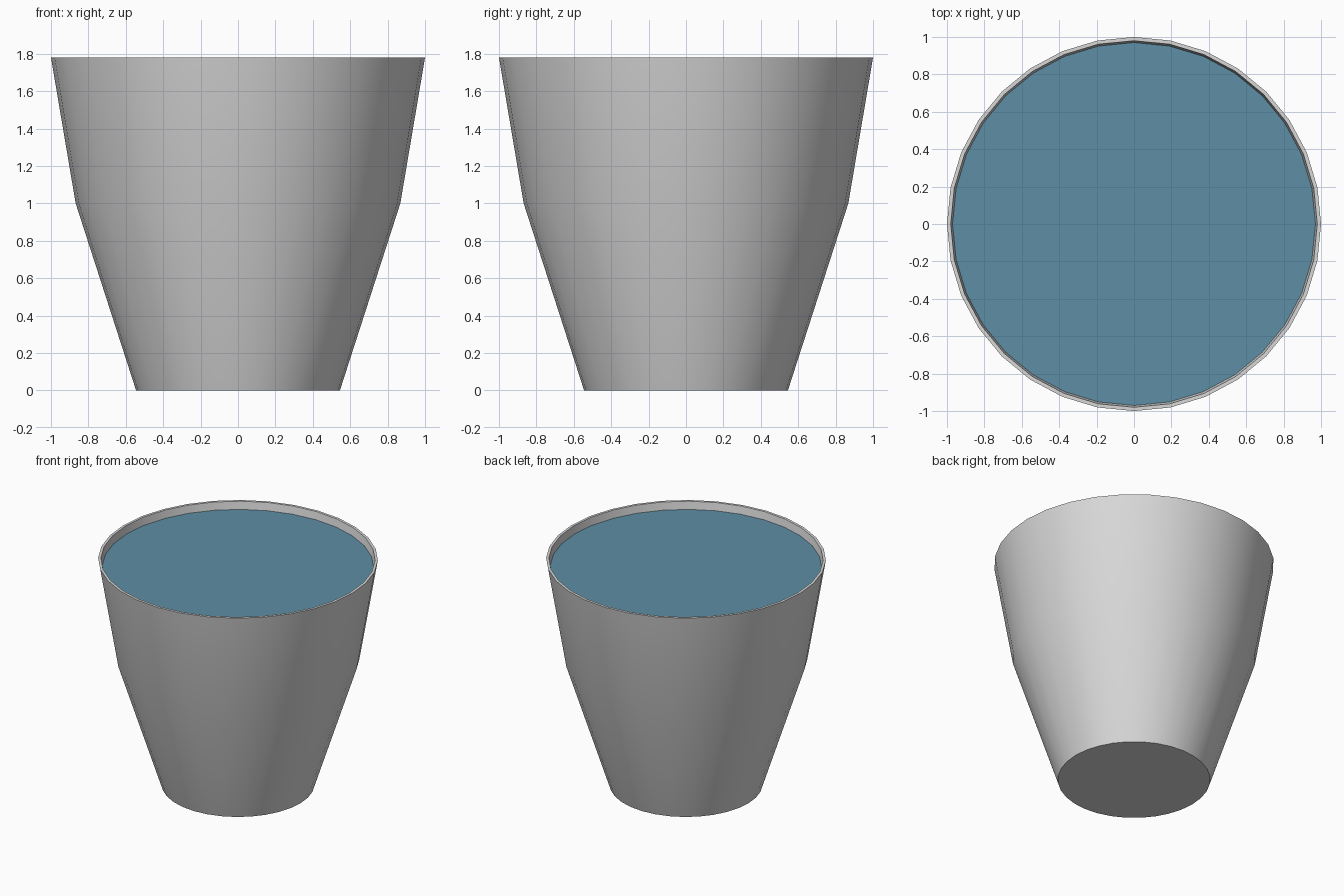
import bpy, bmesh, math

if "Cube" in bpy.data.objects:
    bpy.data.objects.remove(bpy.data.objects["Cube"])

SIDES = 32


def material(name, rgb):
    m = bpy.data.materials.new(name)
    m.diffuse_color = (*rgb, 1.0)
    m.use_nodes = True
    m.node_tree.nodes["Principled BSDF"].inputs["Base Color"].default_value = m.diffuse_color
    return m


def lathe(name, profile, mat):
    """Spin (radius, z) points about z; radius 0 closes to a pole."""
    bm = bmesh.new()
    rings = []
    for r, z in profile:
        if r == 0:
            rings.append([bm.verts.new((0, 0, z))] * SIDES)
        else:
            rings.append([bm.verts.new((r * math.cos(2 * math.pi * i / SIDES),
                                        r * math.sin(2 * math.pi * i / SIDES), z))
                          for i in range(SIDES)])
    for a, b in zip(rings, rings[1:]):
        for i in range(SIDES):
            j = (i + 1) % SIDES
            quad = list(dict.fromkeys((a[i], a[j], b[j], b[i])))
            bm.faces.new(quad)
    me = bpy.data.meshes.new(name)
    bm.to_mesh(me)
    bm.free()
    me.materials.append(mat)
    ob = bpy.data.objects.new(name, me)
    bpy.context.collection.objects.link(ob)
    bpy.ops.object.select_all(action='DESELECT')
    ob.select_set(True)
    bpy.context.view_layer.objects.active = ob
    bpy.ops.object.shade_smooth_by_angle(angle=math.radians(30))
    return ob


grey = material("light grey", (0.69, 0.69, 0.69))
blue = material("muted blue", (0.112, 0.27, 0.376))

# Cup: outside from the base up, over the rim, down the inside
lathe("cup", [(0, 0), (0.545, 0), (0.868, 1.0), (1.0, 1.78),
              (0.98, 1.78), (0.85, 1.0), (0.535, 0.02), (0, 0.02)], grey)

# Liquid surface just below the rim
lathe("liquid", [(0.97, 1.72), (0, 1.72)], blue)
